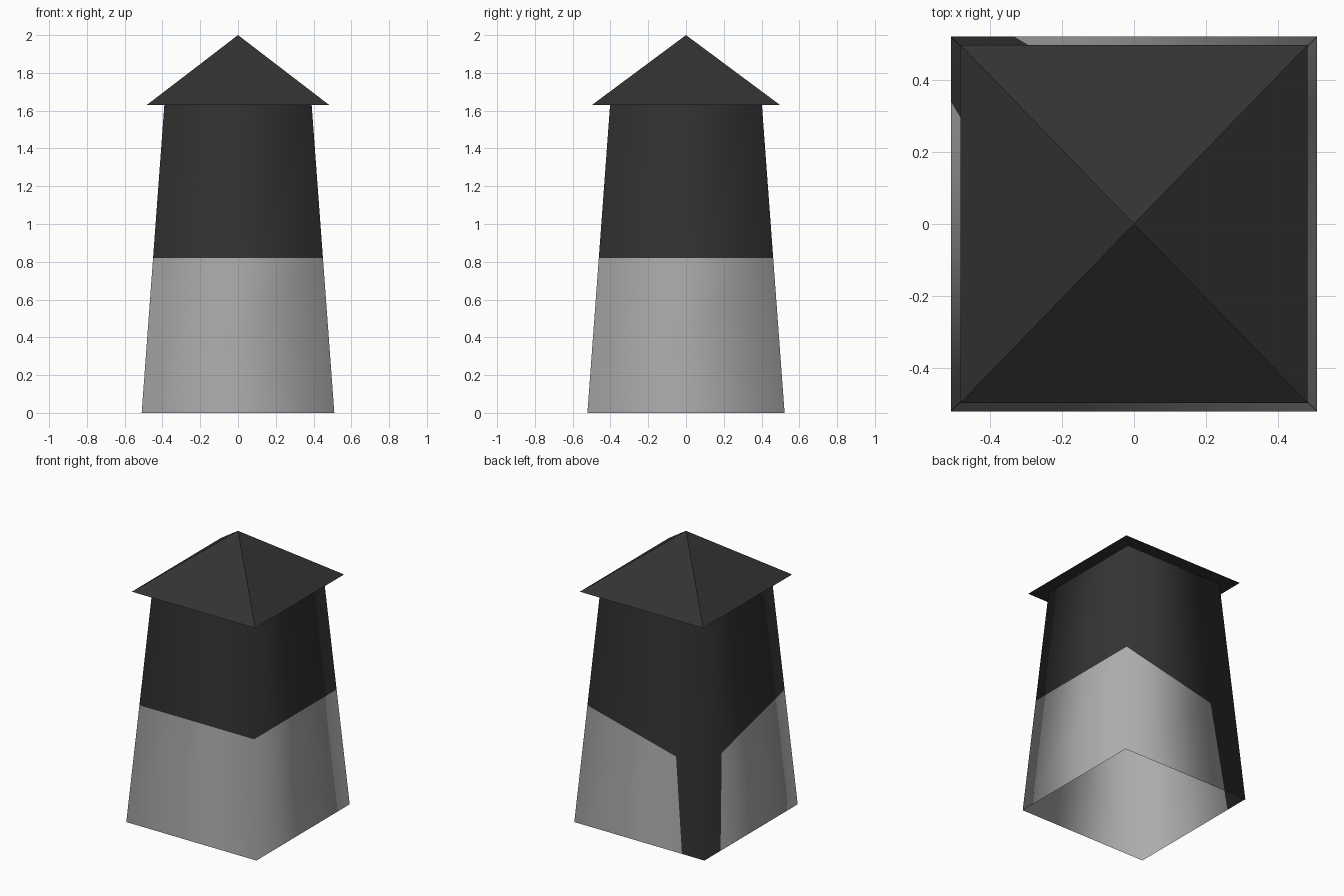
import bpy, bmesh
from mathutils import Vector

if "Cube" in bpy.data.objects:
    bpy.data.objects.remove(bpy.data.objects["Cube"], do_unlink=True)

EAVE, BAND, TOP = 1.63, 0.82, 2.0


def material(name, value):
    mat = bpy.data.materials.new(name)
    mat.use_nodes = True
    color = (value, value, value, 1)
    mat.diffuse_color = color
    bsdf = mat.node_tree.nodes["Principled BSDF"]
    bsdf.inputs["Base Color"].default_value = color
    bsdf.inputs["Roughness"].default_value = 0.9
    return mat


grey = material("light grey", 0.41)
dark = material("charcoal", 0.033)


def make_object(name, bm, mats):
    mesh = bpy.data.meshes.new(name)
    bm.to_mesh(mesh)
    bm.free()
    for mat in mats:
        mesh.materials.append(mat)
    obj = bpy.data.objects.new(name, mesh)
    bpy.context.collection.objects.link(obj)
    return obj


def half_size(z):
    """Half width and half depth of the tapering tower at height z."""
    taper = 0.0736 * z
    return 0.51 - taper, 0.522 - taper


def add_panel(bm, start, end, outline, index):
    """Outline runs (along wall, height) from corner start to corner end."""
    verts = []
    for t, z in outline:
        hx, hy = half_size(z)
        s = Vector(start).lerp(Vector(end), t)
        verts.append(bm.verts.new((s.x * hx, s.y * hy, z)))
    face = bm.faces.new(verts)
    face.material_index = index
    face.smooth = True
    face.normal_update()
    if face.normal.dot(face.calc_center_median() * Vector((1, 1, 0))) < 0:
        face.normal_flip()


# Tower: four sloping walls, open underneath, two-tone
PLAIN = [
    ([(0, 0), (1, 0), (1, BAND), (0, BAND)], 0),
    ([(0, BAND), (1, BAND), (1, EAVE), (0, EAVE)], 1),
]
# Walls whose dark paint runs down to the ground at one corner
CORNER_STRIP = [
    ([(0, 0), (0.827, 0), (0.775, 0.65), (0, BAND)], 0),
    ([(0, BAND), (0.775, 0.65), (1, BAND), (1, EAVE), (0, EAVE)], 1),
    ([(0.775, 0.65), (0.827, 0), (1, 0), (1, BAND)], 1),
]
bm = bmesh.new()
for start, end, panels in (
    ((-1, -1), (1, -1), PLAIN),
    ((1, -1), (1, 1), PLAIN),
    ((1, 1), (-1, 1), CORNER_STRIP),
    ((-1, -1), (-1, 1), CORNER_STRIP),
):
    for outline, index in panels:
        add_panel(bm, start, end, outline, index)
bmesh.ops.remove_doubles(bm, verts=bm.verts, dist=0.0005)
tower = make_object("tower_walls", bm, [grey, dark])

# Soft shading that turns evenly around the corners
normals = []
for v in tower.data.vertices:
    hx, hy = half_size(v.co.z)
    normals.append(Vector((v.co.x / hx, v.co.y / hy, 0.07)).normalized())
tower.data.normals_split_custom_set_from_vertices(normals)

# Roof: flat-shaded pyramid with overhanging eaves
bm = bmesh.new()
corners = [bm.verts.new((x * 0.483, y * 0.498, EAVE))
           for x, y in ((-1, -1), (1, -1), (1, 1), (-1, 1))]
apex = bm.verts.new((0, 0, TOP))
for i in range(4):
    bm.faces.new((corners[i], corners[(i + 1) % 4], apex))
bm.faces.new(corners[::-1])
make_object("pyramid_roof", bm, [dark])
